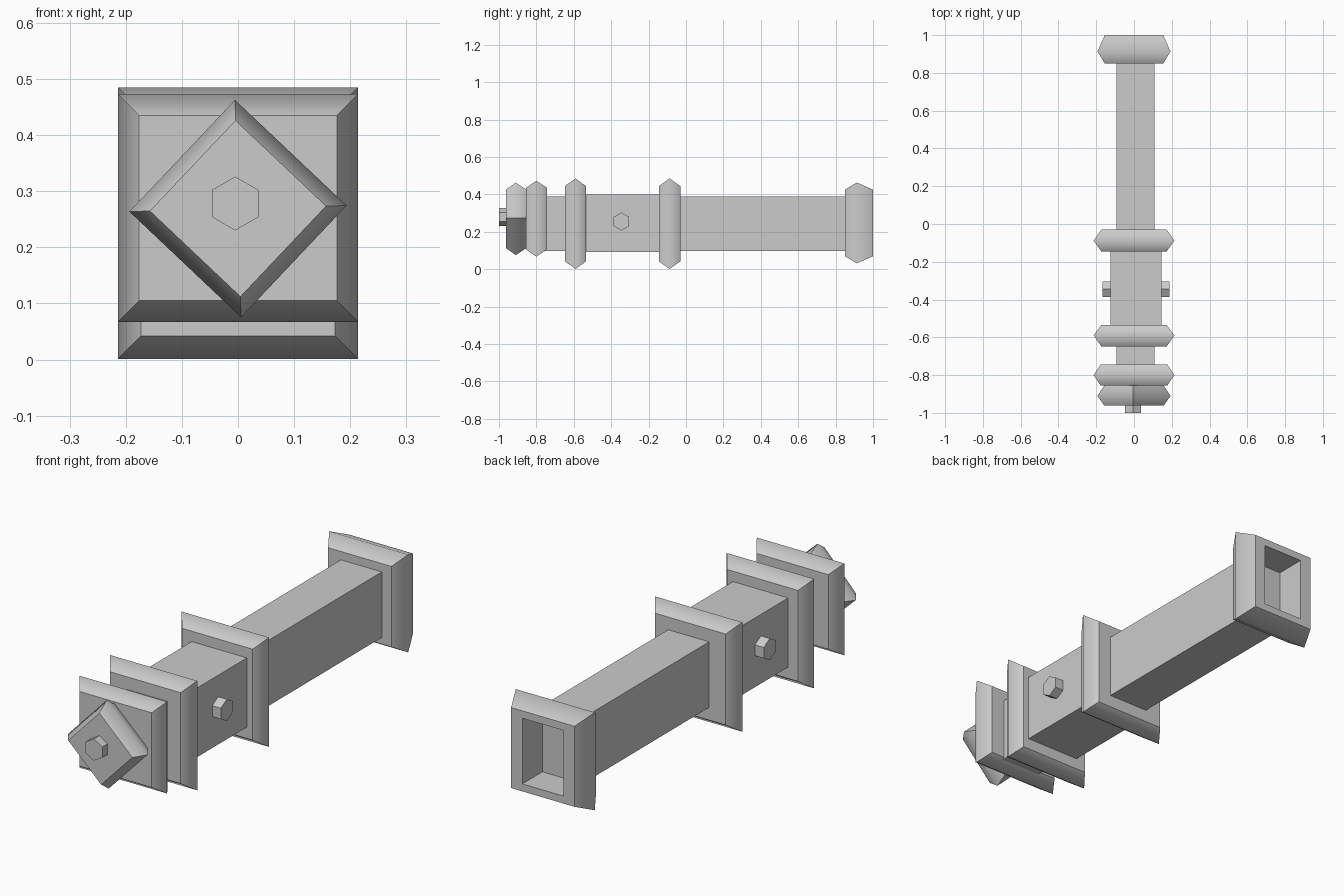
import bpy, math
from mathutils import Matrix

old = bpy.data.objects.get("Cube")
if old:
    bpy.data.objects.remove(old, do_unlink=True)

grey = bpy.data.materials.new("plain_grey")
grey.use_nodes = True
colour = (0.6, 0.6, 0.6, 1)
grey.diffuse_color = colour
grey.node_tree.nodes["Principled BSDF"].inputs["Base Color"].default_value = colour


def loft(name, loops, smooth_loop=None):
    """Skin a row of equal loops, cap both ends; one loop may stay smooth."""
    n = len(loops[0])
    verts = [v for loop in loops for v in loop]
    faces = [tuple(range(n)), tuple(range((len(loops) - 1) * n, len(loops) * n))[::-1]]
    for k in range(len(loops) - 1):
        for i in range(n):
            j = (i + 1) % n
            faces.append((k * n + j, k * n + i, (k + 1) * n + i, (k + 1) * n + j))
    mesh = bpy.data.meshes.new(name)
    mesh.from_pydata(verts, [], faces)
    mesh.materials.append(grey)
    if smooth_loop is not None:
        mesh.polygons.foreach_set("use_smooth", [True] * len(faces))
        for e in mesh.edges:
            e.use_edge_sharp = any(v // n != smooth_loop for v in e.vertices) or n < 4
        # corner edges join different loops and are caught by the rule above
    obj = bpy.data.objects.new(name, mesh)
    bpy.context.collection.objects.link(obj)
    return obj


def rect(y, hx, hz, cx=0.0, cz=0.0):
    return [(cx + sx * hx, y, cz + sz * hz)
            for sx, sz in ((-1, -1), (1, -1), (1, 1), (-1, 1))]


def collar(name, y0, peak, y1, hx, hz, cz, lip=0.038, hole=None):
    """Rectangular band with a ridge round its middle, optionally recessed."""
    loops = [rect(y0, hx - lip, hz - lip), rect(peak, hx, hz), rect(y1, hx - lip, hz - lip)]
    if hole:
        loops += [rect(y1, *hole), rect(y0 + 0.01, *hole)]
    obj = loft(name, loops, smooth_loop=1)
    obj.location.z = cz
    return obj


def hex_bolt(name, length, matrix):
    loops = [[(0.048 * math.sin(a * math.pi / 3), y, 0.048 * math.cos(a * math.pi / 3))
              for a in range(6)][::-1] for y in (0, length)]
    loft(name, loops).matrix_world = matrix


# Long shaft and the thicker grip block
loft("shaft", [rect(y, 0.1, 0.145, 0.008, 0.243) for y in (-0.8, 0.86)])
loft("grip_block", [rect(y, 0.135, 0.153, 0.01, 0.245) for y in (-0.59, -0.09)])

# Collars along the shaft
collar("front_collar", -0.855, -0.8, -0.743, 0.214, 0.203, 0.27)
collar("middle_collar", -0.648, -0.59, -0.535, 0.214, 0.242, 0.243, 0.041)
collar("rear_collar", -0.145, -0.088, -0.03, 0.214, 0.242, 0.243, 0.041)
collar("muzzle", 0.85, 0.913, 1.0, 0.193, 0.216, 0.247, hole=(0.1, 0.145))

# Diamond end cap
cap = collar("end_cap", -0.962, -0.91, -0.855, 0.137, 0.137, 0.269, 0.026)
cap.rotation_euler.y = math.radians(-46.6)

# Bolts on the end cap and both sides of the grip
hex_bolt("end_bolt", 0.05, Matrix.Translation((-0.005, -1.0, 0.278)))
for side, x in (("left", 0.187), ("right", -0.168)):
    turn = Matrix.Rotation(math.radians(90 if x > 0 else -90), 4, "Z")
    hex_bolt(side + "_bolt", 0.06, Matrix.Translation((x, -0.345, 0.255)) @ turn)
